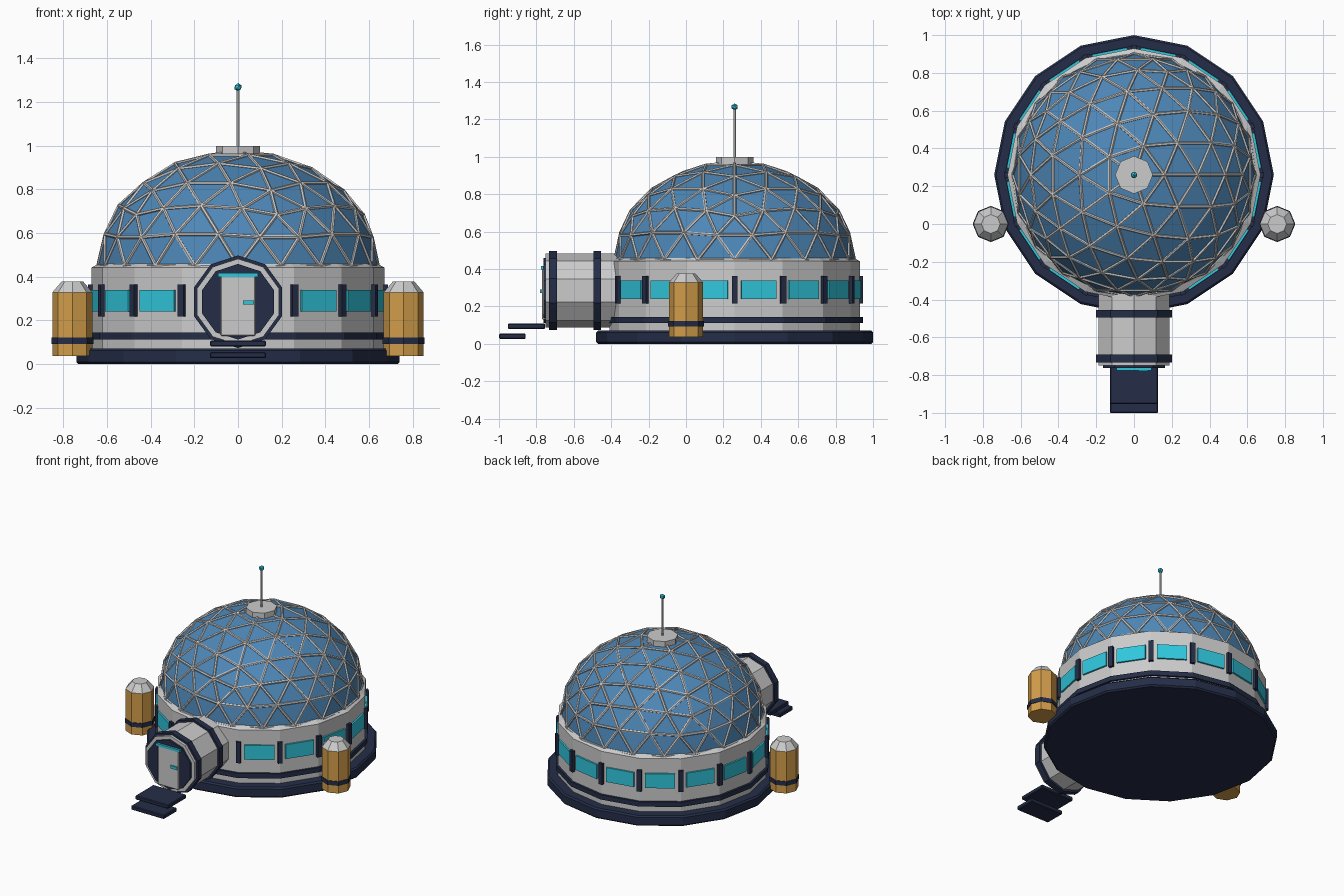
import bpy, bmesh, math
from mathutils import Matrix, Vector

if "Cube" in bpy.data.objects:
    bpy.data.objects.remove(bpy.data.objects["Cube"])


def material(name, rgb):
    m = bpy.data.materials.new(name)
    m.diffuse_color = (*rgb, 1)
    m.use_nodes = True
    m.node_tree.nodes["Principled BSDF"].inputs["Base Color"].default_value = m.diffuse_color
    return m


NAVY = material("navy_trim", (0.018, 0.027, 0.065))
GLASS = material("blue_glass", (0.075, 0.24, 0.47))
TEAL = material("teal_light", (0.03, 0.57, 0.72))
GOLD = material("gold_paint", (0.65, 0.34, 0.07))
CY = 0.26  # centre of the dome in y


def add(name, bm, mat=None, loc=(0, 0, 0), rot=(0, 0, 0), bevel=0):
    bmesh.ops.recalc_face_normals(bm, faces=bm.faces)
    me = bpy.data.meshes.new(name)
    bm.to_mesh(me)
    bm.free()
    ob = bpy.data.objects.new(name, me)
    bpy.context.collection.objects.link(ob)
    ob.location, ob.rotation_euler = loc, rot
    if mat:
        me.materials.append(mat)
    if bevel:
        b = ob.modifiers.new("bevel", 'BEVEL')
        b.width, b.segments = bevel, 1
    return ob


def prism(name, n, profile, mat=None, loc=(0, 0, 0), along_y=False, bevel=0):
    """n-sided solid through (radius, height) rings; along_y points it forward."""
    bm = bmesh.new()
    rings = []
    for r, h in profile:
        angs = [math.pi / 2 + math.tau * i / n for i in range(n)]
        rings.append([bm.verts.new((r * math.cos(a), r * math.sin(a), h)) for a in angs])
    for lo, hi in zip(rings, rings[1:]):
        for i in range(n):
            j = (i + 1) % n
            bm.faces.new((lo[i], lo[j], hi[j], hi[i]))
    bm.faces.new(rings[0][::-1])
    bm.faces.new(rings[-1])
    return add(name, bm, mat, loc, (math.pi / 2 if along_y else 0, 0, 0), bevel)


def box(name, size, loc, mat=None, turn=0, bevel=0):
    bm = bmesh.new()
    bmesh.ops.create_cube(bm, size=1)
    bmesh.ops.scale(bm, vec=size, verts=bm.verts)
    return add(name, bm, mat, loc, (0, 0, turn), bevel)


# Foundation, wall with sloped shoulder, lower trim
prism("foundation", 16, [(0.74, 0), (0.74, 0.072)], NAVY, (0, CY, 0), bevel=0.01)
prism("wall", 16, [(0.67, 0.06), (0.67, 0.442), (0.637, 0.46)], None, (0, CY, 0))
prism("wall_trim", 16, [(0.685, 0.112), (0.685, 0.145)], NAVY, (0, CY, 0))

# Windows on the wall faces, posts on the corners (none behind the airlock)
for i in range(16):
    a = -math.pi / 2 + math.tau * i / 16
    if i:
        box(f"window_post_{i}", (0.03, 0.03, 0.146),
            (0.672 * math.cos(a), CY + 0.672 * math.sin(a), 0.29), NAVY, a)
    if i not in (0, 15):
        b = a + math.pi / 16
        box(f"window_{i}", (0.02, 0.19, 0.1),
            (0.659 * math.cos(b), CY + 0.659 * math.sin(b), 0.29), TEAL, b)

# Geodesic dome glass: flattened upper half of an icosphere
bm = bmesh.new()
bmesh.ops.create_icosphere(bm, subdivisions=3, radius=0.64)
bmesh.ops.delete(bm, geom=[v for v in bm.verts if v.co.z < -0.01], context='VERTS')
bmesh.ops.scale(bm, vec=(1, 1, 0.815), verts=bm.verts)
edges = [(e.verts[0].co.copy(), e.verts[1].co.copy()) for e in bm.edges]
add("dome_glass", bm, GLASS, (0, CY, 0.45))

# Dome struts: one thin tube along every edge
bm = bmesh.new()
for p, q in edges:
    d = q - p
    m = Matrix.Translation((p + q) / 2) @ Vector((0, 0, 1)).rotation_difference(d).to_matrix().to_4x4()
    bmesh.ops.create_cone(bm, cap_ends=True, segments=6, radius1=0.009, radius2=0.009,
                          depth=d.length, matrix=m)
add("dome_struts", bm, None, (0, CY, 0.45))

# Roof cap and antenna
prism("roof_cap", 8, [(0.1, 0.95), (0.1, 0.998)], None, (0, CY, 0))
prism("antenna_mast", 6, [(0.007, 0.99), (0.007, 1.26)], None, (0, CY, 0))
bm = bmesh.new()
bmesh.ops.create_icosphere(bm, subdivisions=1, radius=0.019)
add("antenna_tip", bm, TEAL, (0, CY, 1.267))

# Airlock tunnel, rings and door
AZ = (0, 0, 0.285)
prism("airlock_tunnel", 10, [(0.197, 0.33), (0.197, 0.75)], None, AZ, True)
prism("airlock_ring_front", 10, [(0.212, 0.69), (0.212, 0.732)], NAVY, AZ, True)
prism("airlock_ring_back", 10, [(0.212, 0.455), (0.212, 0.495)], NAVY, AZ, True)
prism("door_surround", 10, [(0.173, 0.74), (0.173, 0.762)], NAVY, AZ, True)
box("door", (0.16, 0.02, 0.275), (0, -0.76, 0.267), None, bevel=0.004)
box("door_light", (0.185, 0.024, 0.018), (0, -0.764, 0.407), TEAL)
box("door_handle", (0.05, 0.014, 0.02), (0.048, -0.773, 0.282), TEAL)

# Steps
box("upper_step", (0.256, 0.2, 0.028), (0, -0.853, 0.094), NAVY, bevel=0.005)
box("lower_step", (0.256, 0.143, 0.028), (0, -0.9285, 0.041), NAVY, bevel=0.005)

# Storage tanks, one each side
for side, x in (("left", -0.758), ("right", 0.758)):
    prism(f"{side}_tank", 8, [(0.092, 0.037), (0.092, 0.328)], GOLD, (x, 0, 0))
    prism(f"{side}_tank_cap", 8, [(0.092, 0.328), (0.05, 0.377)], None, (x, 0, 0))
    prism(f"{side}_tank_band", 8, [(0.096, 0.092), (0.096, 0.122)], NAVY, (x, 0, 0))
